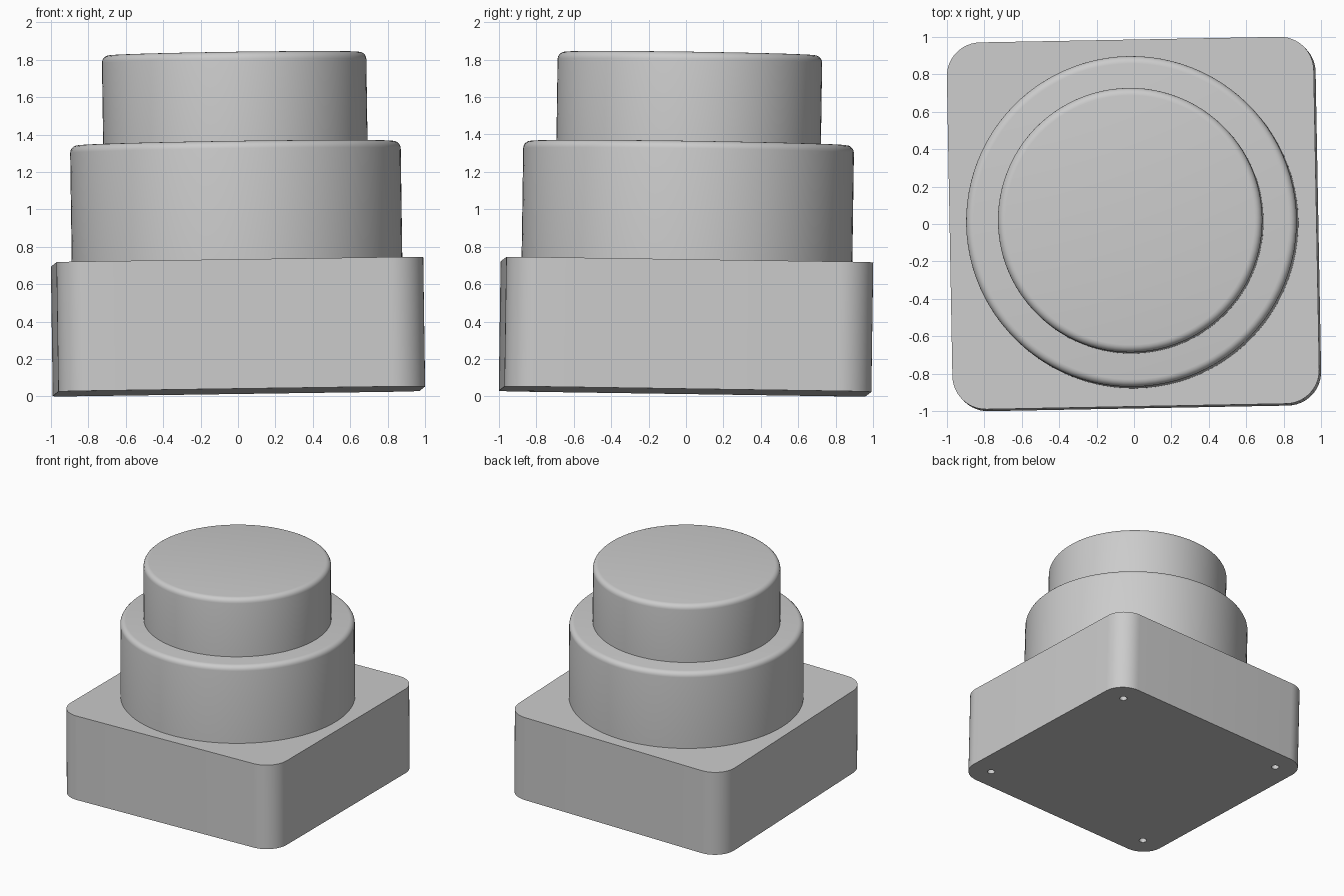
import bpy, bmesh, math
from mathutils import Matrix, Vector

cube = bpy.data.objects.get("Cube")
if cube:
    bpy.data.objects.remove(cube, do_unlink=True)

# Single grey finish
grey = bpy.data.materials.new("plain_grey")
grey.use_nodes = True
grey.diffuse_color = (0.6, 0.6, 0.6, 1)
grey.node_tree.nodes["Principled BSDF"].inputs["Base Color"].default_value = grey.diffuse_color

# The whole body leans slightly and is turned a little about its axis
LEAN, TURN = 0.0145, 0.0185
up = Vector((-LEAN, LEAN, 1))
lean = Vector((0, 0, 1)).rotation_difference(up).to_matrix().to_4x4()
POSE = Matrix.Translation((0.005, -0.005, 0.027)) @ lean @ Matrix.Rotation(TURN, 4, "Z")

HALF, CORNER, BASE_TOP = 0.981, 0.18, 0.692


def finish(name, bm):
    mesh = bpy.data.meshes.new(name)
    bm.to_mesh(mesh)
    bm.free()
    mesh.materials.append(grey)
    obj = bpy.data.objects.new(name, mesh)
    bpy.context.collection.objects.link(obj)
    obj.matrix_world = POSE
    return obj


def smooth(obj):
    bpy.ops.object.select_all(action="DESELECT")
    obj.select_set(True)
    bpy.context.view_layer.objects.active = obj
    bpy.ops.object.shade_smooth_by_angle(angle=math.radians(30))


def add_cylinder(bm, radius, bottom, top, segments, x=0, y=0):
    place = Matrix.Translation((x, y, (bottom + top) / 2))
    bmesh.ops.create_cone(bm, cap_ends=True, segments=segments, radius1=radius,
                          radius2=radius, depth=top - bottom, matrix=place)


def disc(name, radius, bottom, top, fillet):
    bm = bmesh.new()
    add_cylinder(bm, radius, bottom, top, 96)
    rim = [e for e in bm.edges if all(v.co.z > top - 0.001 for v in e.verts)]
    bmesh.ops.bevel(bm, geom=rim, offset=fillet, segments=5, profile=0.5, affect="EDGES")
    smooth(finish(name, bm))


# Square base with rounded upright corners
bm = bmesh.new()
bmesh.ops.create_cube(bm, size=1, matrix=Matrix.Translation((0, 0, BASE_TOP / 2))
                      @ Matrix.Diagonal((2 * HALF, 2 * HALF, BASE_TOP, 1)))
upright = [e for e in bm.edges if abs(e.verts[0].co.z - e.verts[1].co.z) > 0.1]
bmesh.ops.bevel(bm, geom=upright, offset=CORNER, segments=12, profile=0.5, affect="EDGES")
base = finish("base", bm)

# Four screw holes in the underside, one at each corner
bm = bmesh.new()
inset = HALF - CORNER
for sx in (-1, 1):
    for sy in (-1, 1):
        add_cylinder(bm, 0.03, -0.1, 0.4, 24, sx * inset, sy * inset)
cutter = finish("screw_hole_cutter", bm)
cutter.hide_render = True
cutter.hide_set(True)
cutter.display_type = "WIRE"
bpy.context.view_layer.update()
cut = base.modifiers.new("screw_holes", "BOOLEAN")
cut.operation = "DIFFERENCE"
cut.solver = "EXACT"
cut.object = cutter
bpy.context.view_layer.objects.active = base
bpy.ops.object.modifier_apply(modifier=cut.name)
bpy.data.objects.remove(cutter, do_unlink=True)
smooth(base)

# Two stepped discs with rounded rims
disc("lower_disc", 0.884, BASE_TOP - 0.02, 1.327, 0.04)
disc("upper_disc", 0.707, 1.307, 1.806, 0.04)
